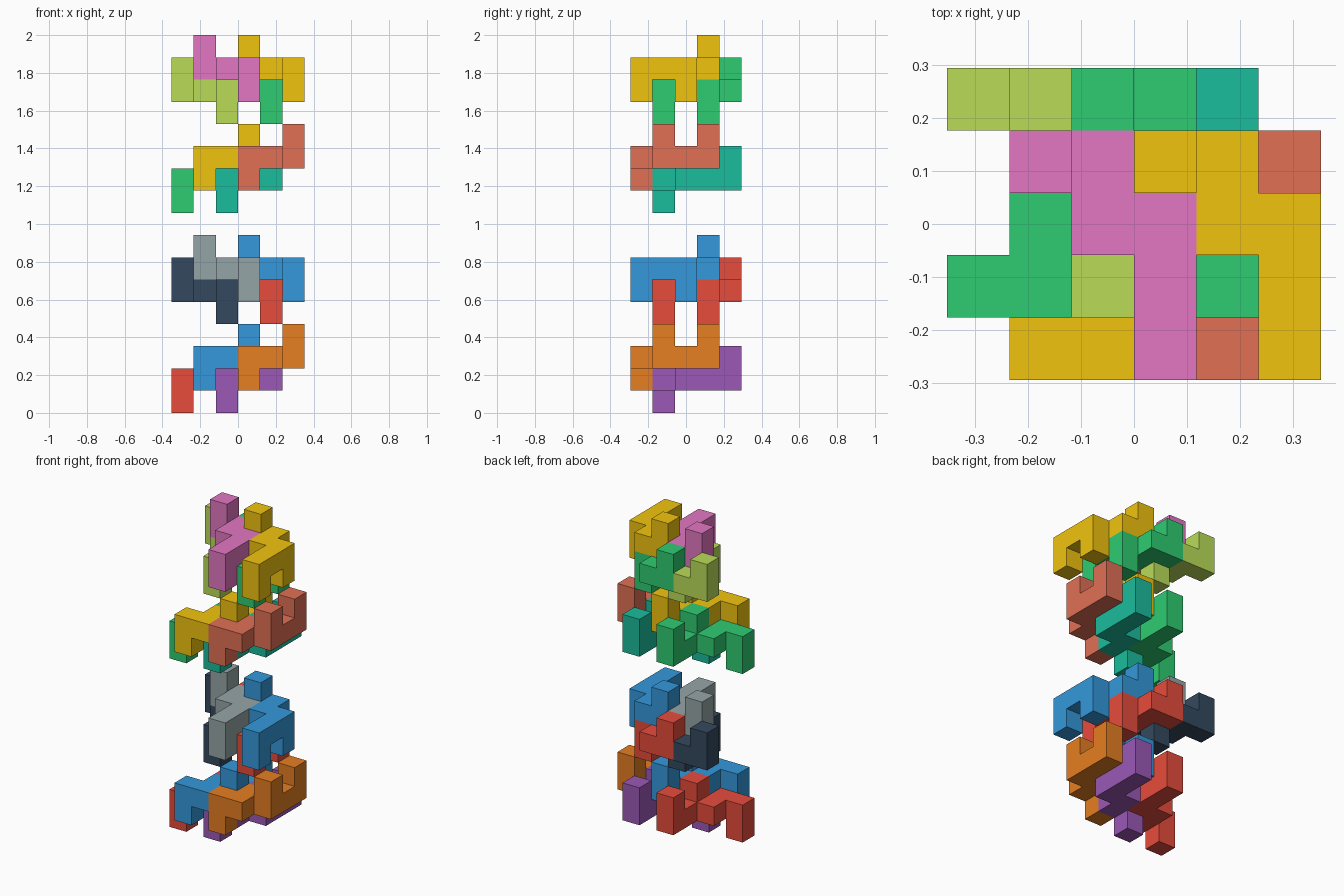
import bpy, bmesh
from mathutils import Vector

if "Cube" in bpy.data.objects:
    bpy.data.objects.remove(bpy.data.objects["Cube"])

U = 2 / 17  # edge of one cube cell; the stack is 6 x 5 x 17 cells

# One nine-cube puzzle piece: stepped bar, two legs down, one peg up
PIECE = [(0, 0, 0), (0, 1, 0), (0, 2, 0), (-1, 2, 0), (-1, 3, 0), (-2, 3, 0),
         (0, 0, -1), (0, 2, -1), (-2, 3, 1)]


def material(name, hex_code):
    def lin(c):
        return c / 12.92 if c <= 0.04045 else ((c + 0.055) / 1.055) ** 2.4
    m = bpy.data.materials.new(name)
    rgb = [lin(int(hex_code[i:i + 2], 16) / 255) for i in (0, 2, 4)]
    m.diffuse_color = (*rgb, 1)
    m.use_nodes = True
    m.node_tree.nodes["Principled BSDF"].inputs["Base Color"].default_value = m.diffuse_color
    return m


def cube_piece(name, origin, flipped, mat):
    """Outer skin of the piece; flipped = half turn about the x axis."""
    s = -1 if flipped else 1
    cells = {(origin[0] + x, origin[1] + s * y, origin[2] + s * z) for x, y, z in PIECE}
    bm = bmesh.new()
    for cell in cells:
        centre = Vector(cell) + Vector((-2.5, -2, 0.5))
        for axis in range(3):
            for sign in (-1, 1):
                n = Vector((0, 0, 0))
                n[axis] = sign
                if tuple(int(a + b) for a, b in zip(cell, n)) in cells:
                    continue
                a = Vector((0, 0, 0))
                a[(axis + 1) % 3] = 1
                b = n.cross(a)
                corners = ((-1, -1), (1, -1), (1, 1), (-1, 1))
                bm.faces.new([bm.verts.new((centre + (n + p * a + q * b) / 2) * U)
                              for p, q in corners])
    bmesh.ops.remove_doubles(bm, verts=bm.verts, dist=U * 0.01)
    bmesh.ops.dissolve_limit(bm, angle_limit=0.01, verts=bm.verts, edges=bm.edges)
    mesh = bpy.data.meshes.new(name)
    bm.to_mesh(mesh)
    bm.free()
    mesh.materials.append(mat)
    bpy.context.collection.objects.link(bpy.data.objects.new(name, mesh))


# Eight interlocking slots of a cluster: name, origin cell, flipped
SLOTS = [("base_left", (2, 4, 1), True), ("base_right", (4, 4, 1), True),
         ("lower_left", (3, 3, 2), True), ("lower_right", (5, 3, 2), True),
         ("upper_left", (2, 1, 5), False), ("upper_right", (4, 1, 5), False),
         ("cap_left", (3, 0, 6), False), ("cap_right", (5, 0, 6), False)]

COLOURS = {"red": "E74C3C", "purple": "9B59B6", "blue": "3498DB", "orange": "E67E22",
           "navy": "34495E", "grey": "95A5A6", "green": "2ECC71", "teal": "1ABC9C",
           "yellow": "F1C40F", "coral": "E17055", "lime": "BADC58", "pink": "E377C2"}
MATS = {k: material(k, v) for k, v in COLOURS.items()}

# Two identical clusters stacked with a one-cell gap
CLUSTERS = [("bottom", 0, "red purple blue orange navy red grey blue"),
            ("top", 9, "green teal yellow coral lime green pink yellow")]
for cluster, lift, colours in CLUSTERS:
    for (slot, (x, y, z), flipped), colour in zip(SLOTS, colours.split()):
        cube_piece(f"{cluster}_{slot}_piece", (x, y, z + lift), flipped, MATS[colour])
